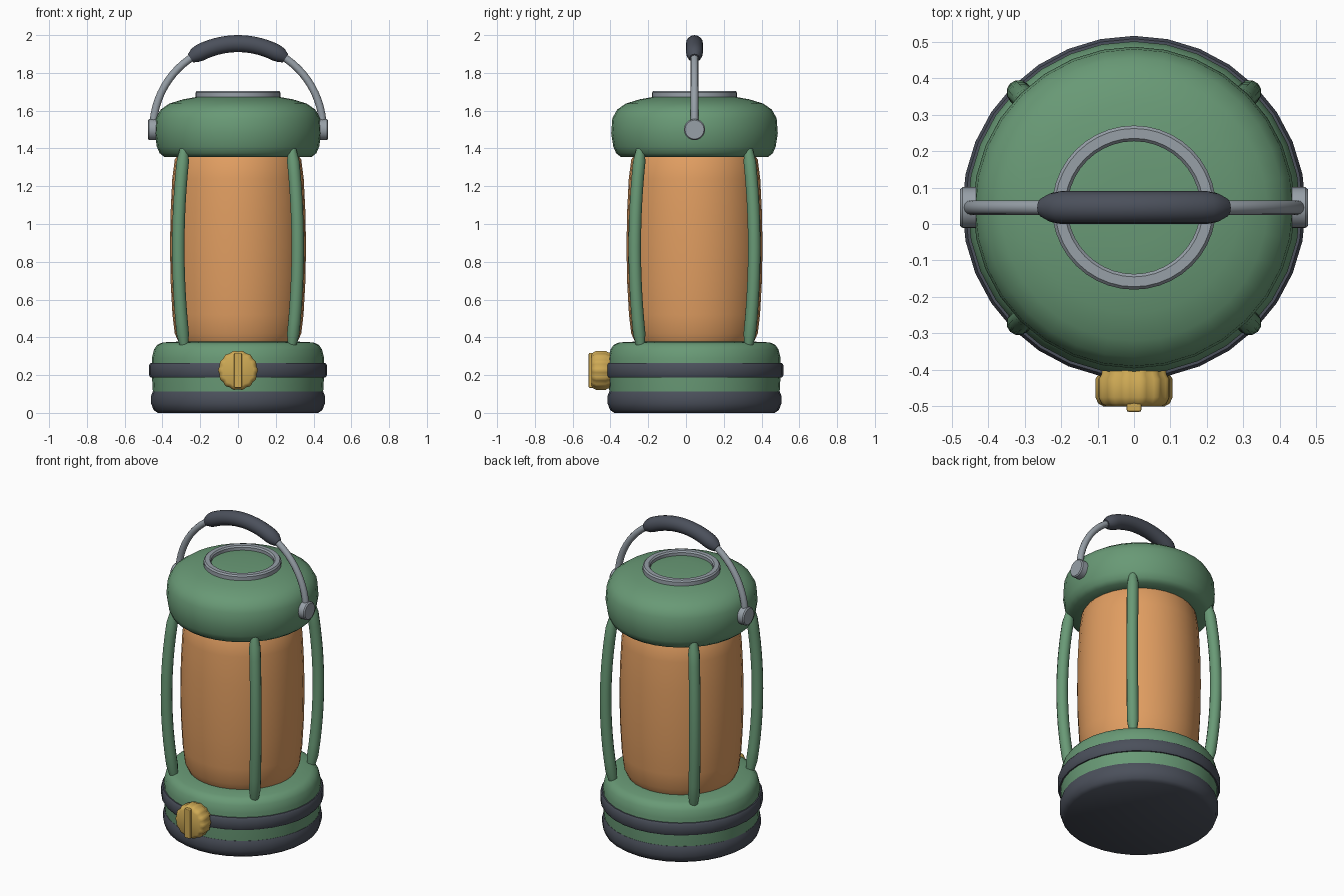
import bpy, math
from mathutils import Vector

if "Cube" in bpy.data.objects:
    bpy.data.objects.remove(bpy.data.objects["Cube"])

CY = 0.045      # body axis offset; the knob sticks out at the front
HANDLE_Z = 1.5


def material(name, rgb):
    m = bpy.data.materials.new(name)
    m.use_nodes = True
    m.diffuse_color = (*rgb, 1)
    m.node_tree.nodes["Principled BSDF"].inputs["Base Color"].default_value = (*rgb, 1)
    return m


GREEN = material("sage_green", (0.14, 0.32, 0.18))
DARK = material("dark_rubber", (0.07, 0.08, 0.105))
AMBER = material("amber_glass", (0.75, 0.34, 0.12))
METAL = material("grey_metal", (0.31, 0.35, 0.39))
GOLD = material("brass_yellow", (0.62, 0.40, 0.09))


def build(name, verts, faces, mat, angle=40):
    me = bpy.data.meshes.new(name)
    me.from_pydata(verts, [], faces)
    ob = bpy.data.objects.new(name, me)
    bpy.context.collection.objects.link(ob)
    me.materials.append(mat)
    bpy.ops.object.select_all(action="DESELECT")
    ob.select_set(True)
    bpy.context.view_layer.objects.active = ob
    bpy.ops.object.shade_smooth_by_angle(angle=math.radians(angle))
    return ob


def skin(name, rings, mat, closed=False, angle=40):
    """Join equal rings of points into a surface, capped unless closed."""
    n, count = len(rings[0]), len(rings)
    verts = [p for ring in rings for p in ring]
    faces = []
    for i in range(count if closed else count - 1):
        a, b = i * n, (i + 1) % count * n
        faces += [(a + j, a + (j + 1) % n, b + (j + 1) % n, b + j) for j in range(n)]
    if not closed:
        faces += [tuple(reversed(range(n))), tuple(range((count - 1) * n, count * n))]
    return build(name, verts, faces, mat, angle)


def lathe(name, profile, mat, n=32, closed=False, angle=40):
    """Turn a (radius, height) profile around the body axis."""
    turns = [2 * math.pi * j / n for j in range(n)]
    rings = [[(r * math.cos(t), CY + r * math.sin(t), z) for t in turns] for r, z in profile]
    return skin(name, rings, mat, closed, angle)


def tube(name, path, radii, mat, side, n=12):
    """Sweep a circle along a planar path; side is the plane's normal."""
    rings = []
    for i, p in enumerate(path):
        tangent = (path[min(i + 1, len(path) - 1)] - path[max(i - 1, 0)]).normalized()
        across = side.cross(tangent)
        turns = [2 * math.pi * j / n for j in range(n)]
        rings.append([p + radii[i] * (side * math.sin(t) + across * math.cos(t)) for t in turns])
    return skin(name, rings, mat)


# Base, foot and rubber band
lathe("foot", [(0.425, 0), (0.447, 0.015), (0.46, 0.05), (0.46, 0.09), (0.452, 0.112)], DARK)
lathe("base", [(0.45, 0.1), (0.456, 0.2), (0.456, 0.29), (0.445, 0.335), (0.428, 0.36),
               (0.40, 0.373), (0.30, 0.378)], GREEN)
lathe("base_band", [(0.44, 0.187), (0.463, 0.187), (0.471, 0.2), (0.471, 0.252),
                    (0.463, 0.265), (0.44, 0.265)], DARK, closed=True)

# Glass globe
lathe("glass", [(0.27, 0.36), (0.315, 0.378), (0.335, 0.42), (0.347, 0.52), (0.357, 0.7),
                (0.36, 0.88), (0.357, 1.06), (0.348, 1.24), (0.335, 1.34), (0.31, 1.38)], AMBER)

# Cap and top ring
lathe("cap", [(0.30, 1.355), (0.39, 1.355), (0.415, 1.375), (0.43, 1.41), (0.441, 1.48),
              (0.435, 1.56), (0.41, 1.605), (0.365, 1.637), (0.29, 1.66), (0.2, 1.676),
              (0.1, 1.683)], GREEN)
lathe("top_ring", [(0.182, 1.67), (0.182, 1.696), (0.19, 1.705), (0.217, 1.705),
                   (0.225, 1.696), (0.225, 1.67)], METAL, n=40, closed=True)

# Four bowed guard bars on the diagonals
for label, a in (("back_left", 45), ("back_right", 135), ("front_right", 225), ("front_left", 315)):
    out = Vector((math.cos(math.radians(a)), math.sin(math.radians(a)), 0))
    side = Vector((-out.y, out.x, 0))
    path, radii = [], []
    for i in range(15):
        t = i / 7 - 1
        path.append(Vector((0, CY, 0.875 + 0.53 * t)) + out * (0.447 - 0.045 * t * t))
        radii.append(0.022 if abs(t) == 1 else 0.034)
    tube("guard_bar_" + label, path, radii, GREEN, side)


def arc(limit, steps):
    return [Vector((0.45 * math.sin(t), CY, HANDLE_Z + 0.455 * math.cos(t)))
            for t in (math.radians(limit) * (2 * i / steps - 1) for i in range(steps + 1))]


# Bail handle with grip
tube("handle_rod", arc(90, 36), [0.02] * 37, METAL, Vector((0, 1, 0)))
grip_radii = [0.026, 0.040] + [0.045] * 15 + [0.040, 0.026]
tube("handle_grip", arc(34, 18), grip_radii, DARK, Vector((0, 1, 0)), n=16)

# Handle pivots
for label, s in (("left", 1), ("right", -1)):
    path = [Vector((s * x, CY, HANDLE_Z)) for x in (0.41, 0.47, 0.477)]
    tube("handle_pivot_" + label, path, [0.056, 0.056, 0.05], METAL, Vector((0, 1, 0)), n=24)

# Scalloped knob and its pointer ridge
KNOB_Z, LOBES, N = 0.225, 14, 56
rings = []
for r, y in ((0.095, -0.39), (0.098, -0.413), (0.106, -0.425), (0.106, -0.475),
             (0.098, -0.492), (0.084, -0.5)):
    ring = []
    for j in range(N):
        t = 2 * math.pi * j / N
        rr = r * (0.97 + 0.03 * math.cos(LOBES * t))
        ring.append((rr * math.cos(t), y, KNOB_Z + rr * math.sin(t)))
    rings.append(ring)
skin("knob", rings, GOLD)

bpy.ops.mesh.primitive_cube_add(size=1, location=(0, -0.495, KNOB_Z))
ridge = bpy.context.object
ridge.name = "knob_ridge"
ridge.scale = (0.04, 0.04, 0.185)
bpy.ops.object.transform_apply(location=False, rotation=False, scale=True)
ridge.data.materials.append(GOLD)
bevel = ridge.modifiers.new("soft_edges", "BEVEL")
bevel.width, bevel.segments = 0.005, 2

# Make every face point outwards
for ob in list(bpy.context.collection.objects):
    if ob.type == "MESH":
        bpy.ops.object.select_all(action="DESELECT")
        ob.select_set(True)
        bpy.context.view_layer.objects.active = ob
        bpy.ops.object.mode_set(mode="EDIT")
        bpy.ops.mesh.select_all(action="SELECT")
        bpy.ops.mesh.normals_make_consistent(inside=False)
        bpy.ops.object.mode_set(mode="OBJECT")
